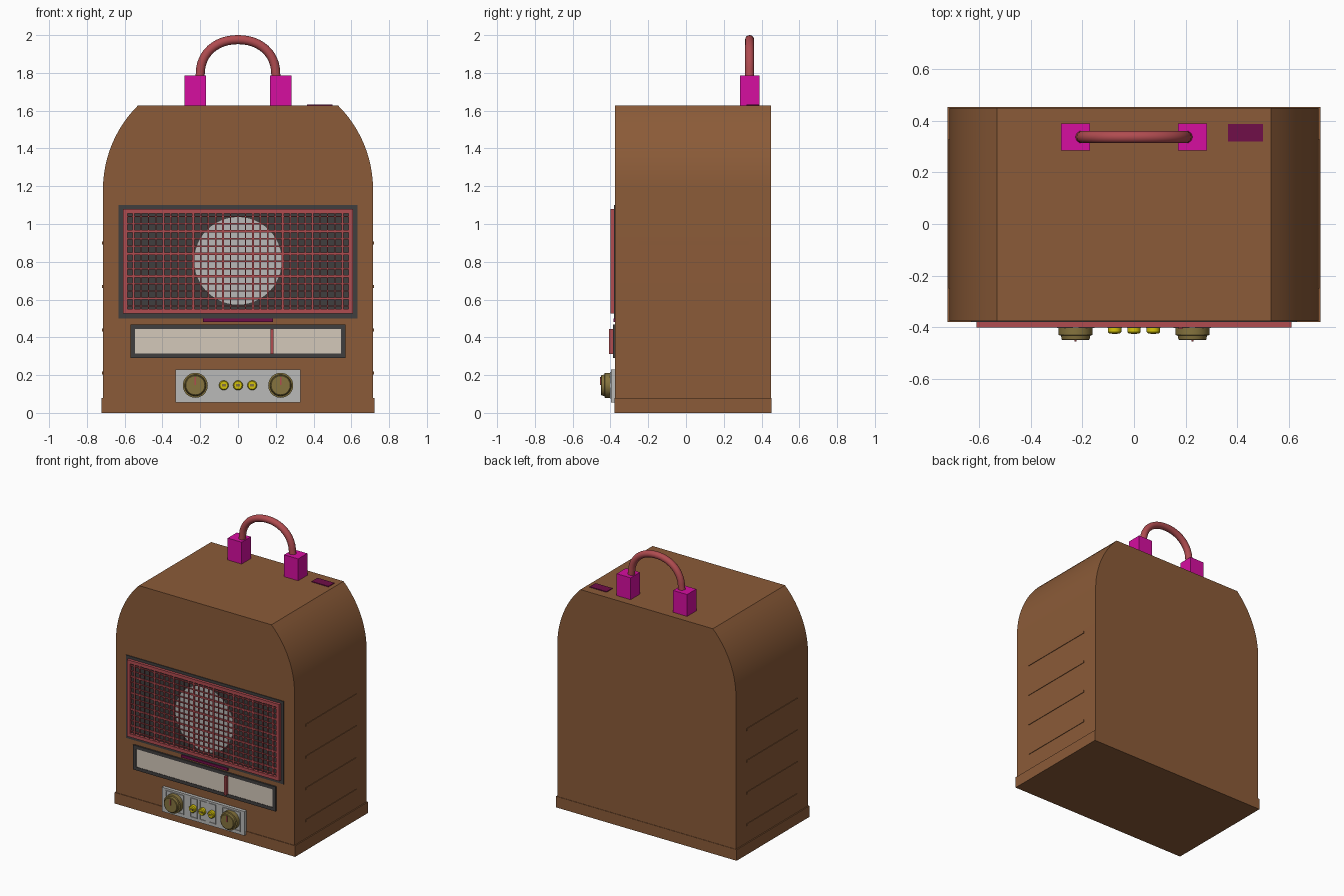
import bpy, bmesh, math
from mathutils import Vector

if "Cube" in bpy.data.objects:
    bpy.data.objects.remove(bpy.data.objects["Cube"])


def material(name, r, g, b):
    m = bpy.data.materials.new(name)
    lin = [((c / 255 + 0.055) / 1.055) ** 2.4 for c in (r, g, b)]
    m.diffuse_color = (*lin, 1)
    m.use_nodes = True
    m.node_tree.nodes["Principled BSDF"].inputs["Base Color"].default_value = m.diffuse_color
    return m


BROWN = material("walnut_brown", 139, 91, 56)
DARK = material("charcoal", 64, 62, 62)
RED = material("muted_red", 176, 76, 80)
CREAM = material("dial_cream", 212, 200, 186)
GREY = material("light_grey", 186, 186, 184)
BRASS = material("dull_brass", 134, 116, 62)
YELLOW = material("button_yellow", 214, 196, 10)
MAGENTA = material("bracket_magenta", 214, 14, 160)
PLUM = material("plum", 112, 14, 72)


def finish(name, bm, mat, smooth=False):
    bmesh.ops.recalc_face_normals(bm, faces=bm.faces)
    me = bpy.data.meshes.new(name)
    bm.to_mesh(me)
    bm.free()
    me.materials.append(mat)
    ob = bpy.data.objects.new(name, me)
    bpy.context.collection.objects.link(ob)
    if smooth:
        bpy.context.view_layer.objects.active = ob
        ob.select_set(True)
        bpy.ops.object.shade_smooth_by_angle(angle=math.radians(35))
        ob.select_set(False)
    return ob


def add_box(bm, x0, x1, y0, y1, z0, z1):
    vs = bmesh.ops.create_cube(bm, size=1)["verts"]
    for v in vs:
        v.co = Vector((x0 if v.co.x < 0 else x1,
                       y0 if v.co.y < 0 else y1,
                       z0 if v.co.z < 0 else z1))


def boxes(name, mat, *dims):
    bm = bmesh.new()
    for d in dims:
        add_box(bm, *d)
    return finish(name, bm, mat)


def frame(name, mat, x0, x1, z0, z1, w, y0, y1):
    """Rectangular border of width w."""
    return boxes(name, mat,
                 (x0, x1, y0, y1, z0, z0 + w), (x0, x1, y0, y1, z1 - w, z1),
                 (x0, x0 + w, y0, y1, z0 + w, z1 - w),
                 (x1 - w, x1, y0, y1, z0 + w, z1 - w))


def disc(name, mat, x, z, rings, seg=40):
    """Stack of (y, radius) rings turned about the y direction."""
    bm = bmesh.new()
    loops = []
    for y, r in rings:
        loops.append([bm.verts.new((x + r * math.cos(2 * math.pi * i / seg), y,
                                    z + r * math.sin(2 * math.pi * i / seg)))
                      for i in range(seg)])
    bm.faces.new(loops[0])
    bm.faces.new(loops[-1])
    for a, b in zip(loops, loops[1:]):
        for i in range(seg):
            j = (i + 1) % seg
            bm.faces.new((a[i], a[j], b[j], b[i]))
    return finish(name, bm, mat, True)


FRONT, BACK, TOP = -0.375, 0.45, 1.627

# cabinet: straight sides with an eighth-circle shoulder, extruded in depth
R = 0.628
half = [(0.715, 0.0)]
for i in range(13):
    t = math.radians(45.1) * i / 12
    half.append((0.715 - R * (1 - math.cos(t)), TOP - 0.445 + R * math.sin(t)))
outline = half + [(-x, z) for x, z in reversed(half)]
bm = bmesh.new()
face = bm.faces.new([bm.verts.new((x, FRONT, z)) for x, z in outline])
ext = bmesh.ops.extrude_face_region(bm, geom=[face])["geom"]
for v in ext:
    if isinstance(v, bmesh.types.BMVert):
        v.co.y = BACK
finish("cabinet", bm, BROWN, True)

# skirt around the foot
boxes("base_skirt", BROWN, (-0.723, 0.723, FRONT - 0.004, BACK + 0.003, 0, 0.08))

# thin side ribs
ribs = []
for z in (0.21, 0.44, 0.67, 0.90):
    for s in (-1, 1):
        xs = sorted((s * 0.71, s * 0.719))
        ribs.append((*xs, -0.25, 0.33, z - 0.008, z + 0.008))
boxes("side_ribs", BROWN, *ribs)

# speaker opening: dark backing, pale cone, red border and mesh
boxes("speaker_backing", DARK, (-0.632, 0.632, -0.380, -0.37, 0.50, 1.10))
disc("speaker_cone", GREY, 0, 0.805, [(-0.375, 0.232), (-0.384, 0.232)], 48)
frame("grille_border", RED, -0.61, 0.61, 0.525, 1.08, 0.024, -0.40, -0.375)
bars = []
for i in range(-14, 15):
    w = 0.006 if i % 4 == 2 else 0.0035
    x = i * 0.0395
    bars.append((x - w, x + w, -0.395, -0.389, 0.545, 1.06))
for i in range(-6, 7):
    w = 0.006 if i % 3 == 1 else 0.0035
    z = 0.803 + i * 0.0395
    bars.append((-0.59, 0.59, -0.393, -0.386, z - w, z + w))
boxes("grille_mesh", RED, *bars)

# strip under the grille and small plate on the roof
boxes("trim_strip", PLUM, (-0.185, 0.185, -0.385, -0.37, 0.48, 0.50))
boxes("roof_plate", PLUM, (0.365, 0.50, 0.32, 0.387, TOP - 0.01, TOP + 0.005))

# tuning dial with needle
frame("dial_frame", DARK, -0.57, 0.57, 0.29, 0.468, 0.024, -0.386, -0.37)
boxes("dial_window", CREAM, (-0.548, 0.545, -0.383, -0.37, 0.31, 0.447))
boxes("dial_needle", RED, (0.173, 0.188, -0.407, -0.38, 0.312, 0.445))

# control panel with raised plates around knobs and buttons
boxes("control_panel", GREY, (-0.33, 0.33, -0.398, -0.37, 0.055, 0.23))
for s in (-1, 1):
    x = s * 0.226
    frame("knob_surround", GREY, x - 0.073, x + 0.073, 0.076, 0.217, 0.006, -0.403, -0.395)
    disc("knob", BRASS, x, 0.146,
         [(-0.39, 0.066), (-0.43, 0.066), (-0.432, 0.057), (-0.447, 0.054), (-0.45, 0.050)])
    boxes("knob_pointer", RED, (x - 0.004, x + 0.004, -0.455, -0.445, 0.148, 0.19))
for x in (-0.075, 0, 0.075):
    frame("button_surround", GREY, x - 0.028, x + 0.028, 0.076, 0.217, 0.005, -0.403, -0.395)
    disc("button", YELLOW, x, 0.146, [(-0.39, 0.026), (-0.418, 0.026), (-0.424, 0.021)], 12)
    boxes("button_mark", BRASS, (x - 0.011, x + 0.011, -0.427, -0.42, 0.140, 0.152))

# carrying handle: two brackets and a bent tube
boxes("handle_brackets", MAGENTA,
      *[(s * 0.226 - 0.056, s * 0.226 + 0.056, 0.285, 0.39, TOP - 0.01, 1.785) for s in (-1, 1)])
path = [(-0.215, 1.74)]
for i in range(25):
    a = math.pi * (1 - i / 24)
    c, s = math.cos(a), math.sin(a)
    path.append((0.20 * math.copysign(abs(c) ** 0.95, c), 1.79 + 0.186 * s ** 0.9 if s > 1e-6 else 1.79))
path.append((0.215, 1.74))
bm = bmesh.new()
rings, r, n = [], 0.024, 16
for k, (x, z) in enumerate(path):
    p, q = path[max(k - 1, 0)], path[min(k + 1, len(path) - 1)]
    t = Vector((q[0] - p[0], 0, q[1] - p[1])).normalized()
    nrm = Vector((-t.z, 0, t.x))
    rings.append([bm.verts.new(Vector((x, 0.337, z)) + nrm * r * math.cos(2 * math.pi * i / n)
                               + Vector((0, r * math.sin(2 * math.pi * i / n), 0))) for i in range(n)])
for a, b in zip(rings, rings[1:]):
    for i in range(n):
        j = (i + 1) % n
        bm.faces.new((a[i], a[j], b[j], b[i]))
bm.faces.new(rings[0])
bm.faces.new(rings[-1])
finish("handle", bm, RED, True)
